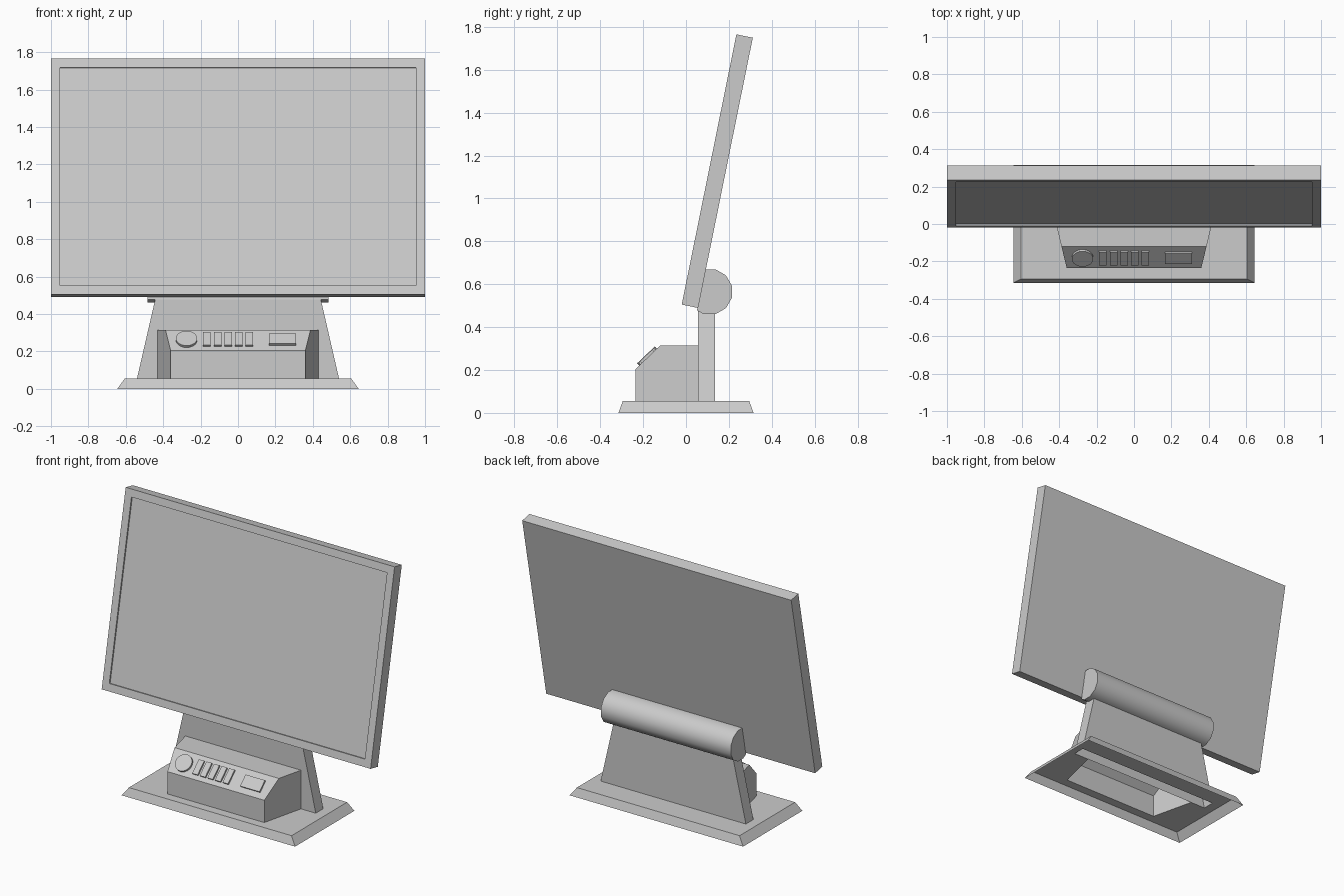
import bpy, bmesh, math
from mathutils import Matrix, Vector

if "Cube" in bpy.data.objects:
    bpy.data.objects.remove(bpy.data.objects["Cube"])

grey = bpy.data.materials.new("light_grey")
grey.diffuse_color = (0.6, 0.6, 0.6, 1)
grey.use_nodes = True
grey.node_tree.nodes["Principled BSDF"].inputs["Base Color"].default_value = grey.diffuse_color


def finish(name, bm, smooth=False):
    bmesh.ops.recalc_face_normals(bm, faces=bm.faces)
    me = bpy.data.meshes.new(name)
    bm.to_mesh(me)
    bm.free()
    me.materials.append(grey)
    ob = bpy.data.objects.new(name, me)
    bpy.context.collection.objects.link(ob)
    if smooth:
        bpy.ops.object.select_all(action='DESELECT')
        ob.select_set(True)
        bpy.context.view_layer.objects.active = ob
        bpy.ops.object.shade_smooth_by_angle(angle=math.radians(35))
    return ob


def loop(bm, pts):
    return [bm.verts.new(p) for p in pts]


def bridge(bm, a, b):
    for i in range(len(a)):
        j = (i + 1) % len(a)
        bm.faces.new((a[i], a[j], b[j], b[i]))


def rect(x, y0, y1, z):
    return [(-x, y0, z), (x, y0, z), (x, y1, z), (-x, y1, z)]


BASE_Z, FRONT, JOIN, BACK = 0.055, -0.235, 0.055, 0.135

# Base: open underneath, sloped rim, top with an opening under the stand and panel
bm = bmesh.new()
low = loop(bm, rect(0.645, -0.315, 0.315, 0))
top = loop(bm, rect(0.605, -0.295, 0.295, BASE_Z))
bridge(bm, low, top)
half = [(0.36, FRONT), (0.43, JOIN), (0.54, JOIN), (0.54, BACK)]
outline = half + [(-x, y) for x, y in reversed(half)]
hole = loop(bm, [(x, y, BASE_Z) for x, y in outline])
edges = [bm.edges.get((top[i], top[(i + 1) % 4])) for i in range(4)]
edges += [bm.edges.new((hole[i], hole[(i + 1) % 8])) for i in range(8)]
bmesh.ops.triangle_fill(bm, use_beauty=True, use_dissolve=False,
                        edges=edges, normal=(0, 0, 1))
finish("base", bm)

# Stand: tapered upright, hollow from below
bm = bmesh.new()
a = loop(bm, rect(0.54, JOIN, BACK, BASE_Z))
b = loop(bm, rect(0.44, JOIN, BACK, 0.49))
bridge(bm, a, b)
bm.faces.new(b)
finish("stand", bm)

# Control housing: sloped profile, narrowing to the front
bm = bmesh.new()
profile = [(JOIN, BASE_Z), (FRONT, BASE_Z), (FRONT, 0.205), (-0.12, 0.315), (JOIN, 0.315)]
sides = []
for s in (-1, 1):
    sides.append(loop(bm, [(s * (0.43 - 0.07 * (JOIN - y) / 0.29), y, z)
                           for y, z in profile]))
    bm.faces.new(sides[-1])
l, r = sides
for i in (1, 2, 3):
    bm.faces.new((l[i], l[i + 1], r[i + 1], r[i]))
finish("control_housing", bm)

# Controls lying on the sloped panel
slope = (Matrix.Translation((0, -0.1775, 0.26))
         @ Matrix.Rotation(math.atan2(0.11, 0.115), 4, 'X'))


def panel_box(name, x, w, h, t=0.012):
    bm = bmesh.new()
    bmesh.ops.create_cube(bm, size=1, matrix=slope @ Matrix.Translation((x, 0, t / 2))
                          @ Matrix.Diagonal((w, h, t, 1)))
    finish(name, bm)


for i in range(5):
    panel_box("button_%d" % (i + 1), -0.166 + 0.0565 * i, 0.04, 0.098)
panel_box("panel_display", 0.238, 0.144, 0.08)

bm = bmesh.new()
bmesh.ops.create_cone(bm, cap_ends=True, segments=24, radius1=0.057, radius2=0.057,
                      depth=0.014, matrix=slope @ Matrix.Translation((-0.275, 0, 0.007)))
finish("knob", bm, True)

# Screen: tilted slab with a shallow recessed display
W, T, H = 2.0, 0.078, 1.286
tilt = (Matrix.Translation((0, -0.02, 0.505))
        @ Matrix.Rotation(-math.atan2(0.255, 1.26), 4, 'X'))
bm = bmesh.new()
bmesh.ops.create_cube(bm, size=1, matrix=Matrix.Translation((0, T / 2, H / 2))
                      @ Matrix.Diagonal((W, T, H, 1)))
bm.normal_update()
front = min(bm.faces, key=lambda f: f.calc_center_median().y)
bmesh.ops.inset_region(bm, faces=[front], thickness=0.07)
rim = bmesh.ops.extrude_face_region(bm, geom=[front])
bmesh.ops.translate(bm, vec=(0, 0.01, 0),
                    verts=[v for v in rim['geom'] if isinstance(v, bmesh.types.BMVert)])
if front.is_valid:
    bmesh.ops.delete(bm, geom=[front], context='FACES_ONLY')
bmesh.ops.transform(bm, matrix=tilt, verts=bm.verts)
finish("screen", bm)

# Hinge: cylinder along x, cut flat against the back of the screen
bm = bmesh.new()
bmesh.ops.create_cone(bm, cap_ends=True, segments=12, radius1=0.108, radius2=0.108, depth=0.966,
                      matrix=Matrix.Translation((0, 0.11, 0.565))
                      @ Matrix.Rotation(math.pi / 2, 4, 'Y')
                      @ Matrix.Rotation(math.radians(15), 4, 'Z'))
normal = tilt.to_3x3() @ Vector((0, -1, 0))
cut = bmesh.ops.bisect_plane(bm, geom=bm.verts[:] + bm.edges[:] + bm.faces[:],
                             plane_co=tilt @ Vector((0, T - 0.003, 0)),
                             plane_no=normal, clear_outer=True)
bmesh.ops.holes_fill(bm, edges=[e for e in cut['geom_cut'] if isinstance(e, bmesh.types.BMEdge)])
finish("hinge", bm, True)
